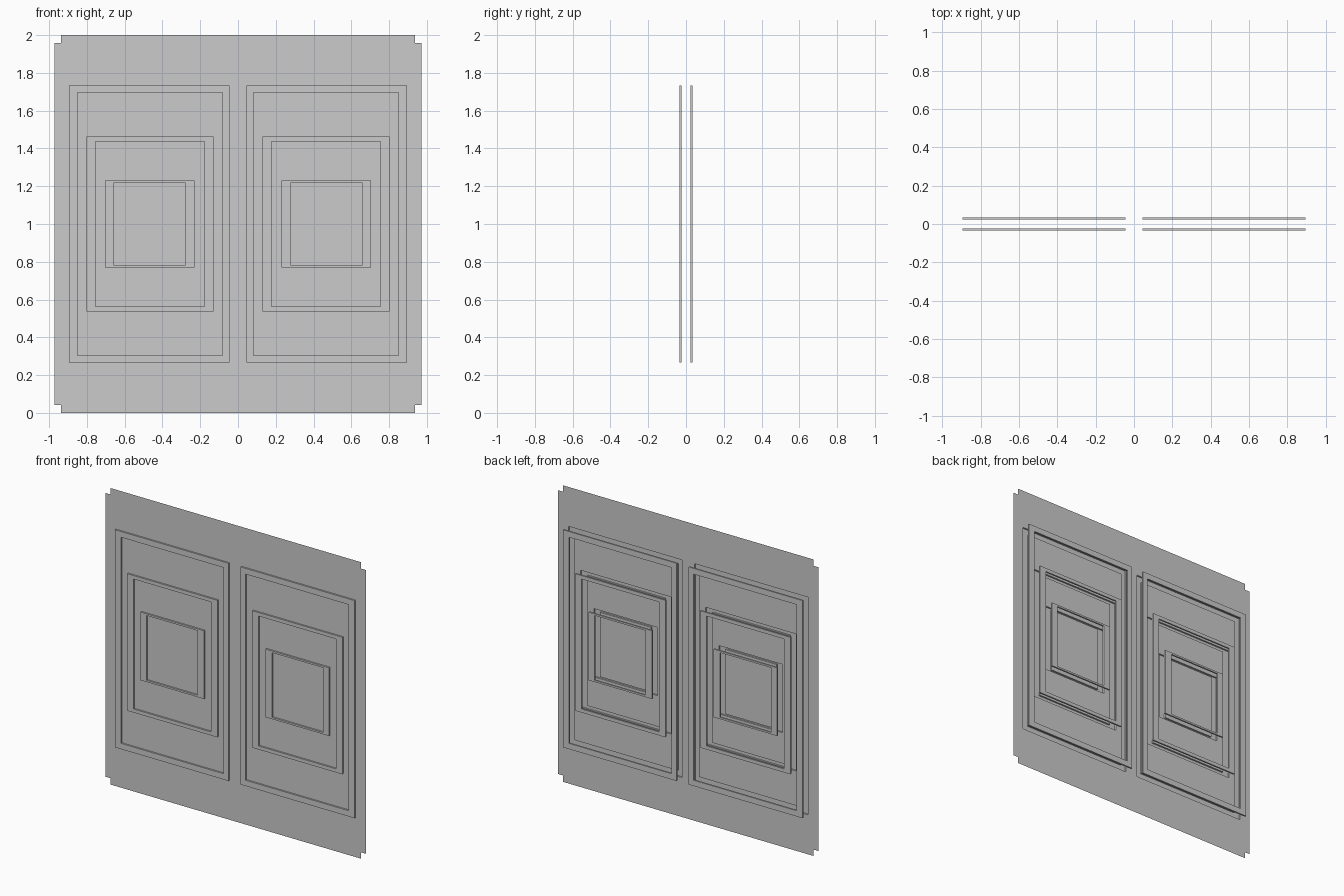
import bpy, bmesh

if "Cube" in bpy.data.objects:
    bpy.data.objects.remove(bpy.data.objects["Cube"])

PANEL_Y = 0.024   # depth of the panel face
RAISED_Y = 0.035  # depth of the raised moulding faces
MID_Z = 1.0

# Nested mouldings: (x_in, x_out, half height) for outer and inner rectangle
MOULDINGS = [
    ((0.045, 0.895, 0.734), (0.082, 0.850, 0.695)),
    ((0.130, 0.803, 0.462), (0.178, 0.755, 0.438)),
    ((0.229, 0.704, 0.230), (0.278, 0.658, 0.218)),
]


def corners(bm, rect, y):
    x0, x1, h = rect
    return [bm.verts.new((x, y, MID_Z + s * h))
            for x, s in ((x0, -1), (x1, -1), (x1, 1), (x0, 1))]


def band(bm, a, ya, b, yb):
    """Four quads joining two rectangles: a flat frame or a wall."""
    va, vb = corners(bm, a, ya), corners(bm, b, yb)
    for i in range(4):
        j = (i + 1) % 4
        bm.faces.new((va[i], va[j], vb[j], vb[i]))


def finish(bm, name):
    bmesh.ops.remove_doubles(bm, verts=bm.verts, dist=0.0005)
    bmesh.ops.recalc_face_normals(bm, faces=bm.faces)
    me = bpy.data.meshes.new(name)
    bm.to_mesh(me)
    bm.free()
    ob = bpy.data.objects.new(name, me)
    bpy.context.collection.objects.link(ob)
    mod = ob.modifiers.new("mirror", 'MIRROR')
    mod.use_axis[0] = True
    return ob


def add_mouldings(bm, side):
    for outer, inner in MOULDINGS:
        band(bm, outer, side * PANEL_Y, outer, side * RAISED_Y)
        band(bm, outer, side * RAISED_Y, inner, side * RAISED_Y)
        band(bm, inner, side * RAISED_Y, inner, side * PANEL_Y)


# Front panel sheet with notched corners and its raised mouldings
bm = bmesh.new()
y = -PANEL_Y
band(bm, (0.0, 0.936, 1.0), y, MOULDINGS[0][0], y)
bm.faces.new(corners(bm, (0.936, 0.972, 0.957), y))
for (_, inner), (outer, _) in zip(MOULDINGS, MOULDINGS[1:]):
    band(bm, inner, y, outer, y)
bm.faces.new(corners(bm, MOULDINGS[-1][1], y))
add_mouldings(bm, -1)
finish(bm, "front_panel")

# Free-standing mouldings on the back
bm = bmesh.new()
add_mouldings(bm, 1)
finish(bm, "back_mouldings")
